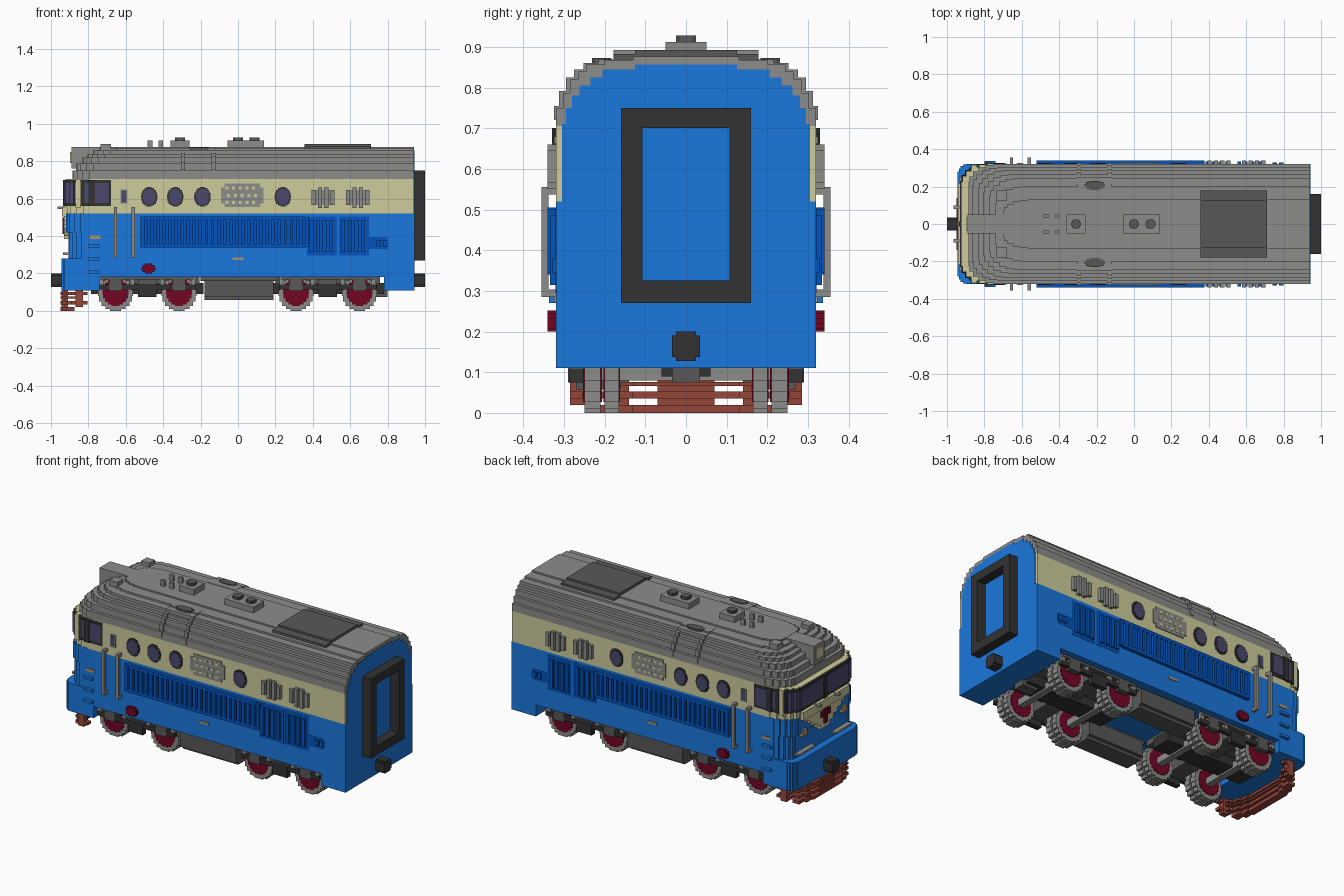
import bpy, bmesh, math
from mathutils import Vector

if "Cube" in bpy.data.objects:
    bpy.data.objects.remove(bpy.data.objects["Cube"], do_unlink=True)


def material(name, rgb):
    lin = [(c / 255 / 12.92 if c < 11 else ((c / 255 + 0.055) / 1.055) ** 2.4) for c in rgb]
    m = bpy.data.materials.new(name)
    m.use_nodes = True
    m.diffuse_color = (*lin, 1)
    m.node_tree.nodes["Principled BSDF"].inputs["Base Color"].default_value = (*lin, 1)
    return m


BLUE = material("body blue", (26, 119, 220))
NAVY = material("deep blue", (2, 84, 190))
CREAM = material("cream", (206, 204, 156))
GRAY = material("roof gray", (140, 140, 138))
DARK = material("dark gray", (88, 88, 88))
BLACK = material("charcoal", (50, 50, 50))
RED = material("dark red", (114, 6, 36))
RUST = material("rust red", (148, 70, 58))
GLASS = material("glass purple", (76, 72, 108))
TAN = material("brass tan", (170, 150, 110))


def finish(name, bm, mat):
    bmesh.ops.recalc_face_normals(bm, faces=bm.faces)
    me = bpy.data.meshes.new(name)
    bm.to_mesh(me)
    bm.free()
    me.materials.append(mat)
    ob = bpy.data.objects.new(name, me)
    bpy.context.collection.objects.link(ob)


def boxes(name, mat, items, both=False):
    """Boxes (x0, x1, y0, y1, z0, z1) in one mesh, optionally repeated on the other side."""
    bm = bmesh.new()
    if both:
        items = items + [(a, b, -d, -c, e, f) for a, b, c, d, e, f in items]
    for x0, x1, y0, y1, z0, z1 in items:
        r = bmesh.ops.create_cube(bm, size=1)
        for v in r["verts"]:
            v.co = Vector(((x0 + x1) / 2 + v.co.x * (x1 - x0),
                           (y0 + y1) / 2 + v.co.y * (y1 - y0),
                           (z0 + z1) / 2 + v.co.z * (z1 - z0)))
    finish(name, bm, mat)


def prism(name, mat, polys, axis):
    """Extrude each (outline, start, end) along the y or z axis."""
    bm = bmesh.new()
    for pts, a, b in polys:
        put = (lambda p, t: (p[0], t, p[1])) if axis == "y" else (lambda p, t: (p[0], p[1], t))
        lo = [bm.verts.new(put(p, a)) for p in pts]
        hi = [bm.verts.new(put(p, b)) for p in pts]
        bm.faces.new(lo)
        bm.faces.new(hi[::-1])
        for i in range(len(pts)):
            j = (i + 1) % len(pts)
            bm.faces.new((lo[i], hi[i], hi[j], lo[j]))
    finish(name, bm, mat)


def nose(front, half, cx, cy, back=0.94, n=6):
    """Plan outline with stepped rounded corners at the cab end."""
    arc = [(front + cx - cx * math.cos(i * math.pi / 2 / n),
            half - cy + cy * math.sin(i * math.pi / 2 / n)) for i in range(n + 1)]
    side = [arc[0]]
    for (x, y), (x2, y2) in zip(arc, arc[1:]):
        side += [(x, y2), (x2, y2)]
    side.append((back, half))
    return side + [(x, -y) for x, y in reversed(side)]


def disc(cx, cz, rx, rz, n=5):
    """Stepped ellipse outline."""
    step = math.pi / 2 / n
    quarter = [(rx, 0)]
    for i in range(n):
        z = rz * math.sin((i + 0.5) * step)
        quarter += [(rx * math.cos(i * step), z), (rx * math.cos((i + 1) * step), z)]
    half = quarter + [(-x, z) for x, z in reversed(quarter[:-1])]
    return [(cx + x, cz + z) for x, z in half + [(x, -z) for x, z in reversed(half[1:-1])]]


def sides(pts, y0, y1):
    return [(pts, y0, y1), (pts, -y1, -y0)]


# Body shell in horizontal bands
prism("lower_body", BLUE, [(nose(-0.945, 0.32, 0.06, 0.08, -0.74), 0.11, 0.181),
                           (nose(-0.945, 0.32, 0.06, 0.08), 0.18, 0.28),
                           (nose(-0.905, 0.32, 0.13, 0.10), 0.28, 0.42),
                           (nose(-0.92, 0.32, 0.15, 0.11), 0.42, 0.52)], "z")
boxes("rear_skirt", BLUE, [(0.78, 0.94, -0.32, 0.32, 0.11, 0.18)])
prism("cream_band", CREAM, [(nose(-0.922, 0.32, 0.19, 0.13), 0.52, 0.705)], "z")
roof = [(0.705, 0.75, 0.32, -0.885), (0.75, 0.787, 0.303, -0.865), (0.787, 0.82, 0.285, -0.835),
        (0.82, 0.84, 0.265, -0.805), (0.84, 0.857, 0.245, -0.775), (0.857, 0.868, 0.20, -0.74),
        (0.868, 0.877, 0.13, -0.70)]
prism("roof", GRAY, [(nose(f, w, 0.18, min(0.13, w * 0.6)), a, b) for a, b, w, f in roof], "z")
boxes("roof_front_housing", GRAY, [(-0.89, -0.68, -0.05, 0.05, 0.76, 0.876)])
boxes("roof_headlight", CREAM, [(-0.897, -0.889, -0.035, 0.035, 0.79, 0.85)])

# Rear wall, gangway frame and couplers
arch = [(0.32, 0.52), (0.305, 0.71), (0.295, 0.75), (0.28, 0.78), (0.262, 0.805), (0.235, 0.825),
        (0.205, 0.845), (0.125, 0.857)]
boxes("rear_wall", BLUE, [(0.93, 0.943, -w, w, low, z)
                          for (w, z), low in zip(arch, [0.11] + [z for w, z in arch])])
boxes("gangway_frame", BLACK, [(0.94, 1.0, 0.107, 0.16, 0.27, 0.75)], True)
boxes("gangway_rails", BLACK, [(0.94, 1.0, -0.107, 0.107, 0.27, 0.325), (0.94, 1.0, -0.107, 0.107, 0.70, 0.75)])
for tag, s in (("rear", 1), ("front", -1)):
    x0, x1 = sorted((0.94 * s, s))
    boxes(tag + "_coupler", BLACK, [(x0, x1, -0.035, 0.035, 0.138, 0.19), (x0, x1, -0.025, 0.025, 0.128, 0.2)])

# Cab windows: black frame, glass, posts and cream corner pillars
prism("cab_window_frame", BLACK, [(nose(-0.926, 0.323, 0.19, 0.13, -0.68), 0.56, 0.70)], "z")
prism("cab_glass", GLASS, [(nose(-0.929, 0.326, 0.19, 0.13, -0.692), 0.577, 0.685)], "z")
boxes("windshield_post", BLACK, [(-0.935, -0.91, -0.014, 0.014, 0.56, 0.70)])
boxes("cab_pillars", BLACK, [(-0.842, -0.82, 0.25, 0.322, 0.56, 0.70), (-0.80, -0.765, 0.29, 0.329, 0.56, 0.70),
                             (-0.882, -0.868, 0.20, 0.298, 0.56, 0.70)], True)
boxes("cab_corner_pillars", CREAM, [(-0.870, -0.842, 0.20, 0.316, 0.55, 0.705)], True)
boxes("wipers", GRAY, [(-0.965, -0.925, 0.08, 0.10, 0.545, 0.558)], True)

# Nose decoration
boxes("nose_belt", CREAM, [(-0.94, -0.90, -0.22, 0.22, 0.505, 0.555)])
boxes("nose_chevron", CREAM, [(-0.93, -0.90, -w, w, 0.483 - 0.025 * i, 0.508 - 0.025 * i)
                              for i, w in enumerate((0.19, 0.155, 0.12, 0.08, 0.045))])
boxes("nose_emblem", RED, [(-0.939, -0.92, -0.014, 0.014, 0.41, 0.50), (-0.939, -0.92, 0.02, 0.045, 0.455, 0.49),
                           (-0.939, -0.92, -0.045, -0.02, 0.455, 0.49)])
boxes("nose_lamps", TAN, [(-0.93, -0.89, 0.17, 0.21, 0.40, 0.44)], True)
boxes("front_rail", GRAY, [(-0.935, -0.90, 0.10, 0.25, 0.30, 0.312)], True)

# Side windows and grilles
ports = (-0.475, -0.335, -0.19, 0.24)
prism("porthole_rims", BLACK, [p for x in ports for p in sides(disc(x, 0.61, 0.044, 0.053), 0.31, 0.324)], "y")
prism("porthole_glass", GLASS, [p for x in ports for p in sides(disc(x, 0.61, 0.035, 0.044), 0.31, 0.327)], "y")
boxes("small_window_frame", GRAY, [(-0.628, -0.592, 0.31, 0.324, 0.573, 0.65)], True)
boxes("small_window_glass", GLASS, [(-0.622, -0.598, 0.31, 0.327, 0.58, 0.643)], True)
boxes("round_hole_grille", GRAY, [(-0.092, 0.137, 0.31, 0.325, 0.575, 0.66), (-0.073, 0.118, 0.31, 0.325, 0.555, 0.68)], True)
boxes("grille_holes", CREAM, [(x - 0.008, x + 0.008, 0.31, 0.327, z - 0.008, z + 0.008) for k, z in
      enumerate((0.58, 0.618, 0.656)) for x in [-0.06 + 0.036 * i + 0.01 * (k % 2) for i in range(5)]], True)
boxes("side_vents", GRAY, [(x + 0.034 * i, x + 0.034 * i + 0.022, 0.31, 0.34, z, 1.21 - z)
                           for x in (0.393, 0.578) for i, z in enumerate((0.565, 0.55, 0.55, 0.565))]
      + [(x, x + 0.124, 0.31, 0.322, 0.565, 0.645) for x in (0.393, 0.578)], True)

# Deep blue ventilation panels with slats between rails
boxes("long_panel", NAVY, [(-0.52, 0.36, 0.31, 0.322, 0.34, 0.505), (-0.52, 0.36, 0.31, 0.34, 0.34, 0.358),
                           (-0.52, 0.36, 0.31, 0.34, 0.487, 0.505)]
      + [(-0.52 + 0.0325 * i, -0.5 + 0.0325 * i, 0.31, 0.34, 0.345, 0.50) for i in range(28)], True)
boxes("rear_panels", NAVY, [(x, x + 0.16, 0.31, 0.3215, 0.295, 0.505) for x in (0.37, 0.54)]
      + [(0.70, 0.80, 0.31, 0.3215, 0.33, 0.395)]
      + [(x + 0.035 * i, x + 0.02 + 0.035 * i, 0.31, 0.335, 0.315, 0.485) for x in (0.383, 0.553) for i in range(4)]
      + [(x, x + 0.025, 0.31, 0.33, 0.345, 0.38) for x in (0.74, 0.775)], True)

# Handrails, steps and small side fittings
boxes("handrails", GRAY, [(x - 0.009, x + 0.009, 0.338, 0.355, 0.285, 0.555) for x in (-0.655, -0.56)]
      + [(x - 0.009, x + 0.009, 0.31, 0.34, z, z + 0.018) for x in (-0.655, -0.56) for z in (0.285, 0.537)], True)
boxes("cab_steps", BLUE, [(-0.80, -0.74, 0.31, 0.337, z, z + 0.015) for z in (0.20, 0.27, 0.34)], True)
boxes("cab_side_marks", TAN, [(-0.79, -0.735, 0.31, 0.324, 0.385, 0.402), (-0.03, 0.03, 0.31, 0.324, 0.272, 0.286)], True)
prism("side_caps", RED, sides(disc(-0.478, 0.226, 0.037, 0.027, 3), 0.31, 0.34), "y")

# Roof equipment
boxes("roof_hatch", DARK, [(0.355, 0.71, -0.125, 0.125, 0.87, 0.893), (0.355, 0.71, -0.178, 0.178, 0.85, 0.882)])
boxes("roof_boxes", GRAY, [(-0.055, 0.138, -0.05, 0.05, 0.87, 0.912), (-0.36, -0.26, -0.05, 0.05, 0.87, 0.912)])
prism("roof_caps", DARK, [(disc(x, 0, 0.026, 0.026, 3), 0.91, 0.928) for x in (0, 0.088, -0.31)], "z")
boxes("roof_horns", GRAY, [(x, x + 0.025, 0.035, 0.05, 0.87, 0.912) for x in (-0.483, -0.425)], True)
boxes("roof_antennas", GRAY, [(-0.735, -0.68, 0.125, 0.178, 0.845, 0.892)], True)
curve = [(0.15, 0.215, 0.869), (0.20, 0.252, 0.861), (0.24, 0.275, 0.845), (0.26, 0.295, 0.825),
         (0.28, 0.312, 0.792), (0.30, 0.325, 0.755)]
boxes("side_hatch_ribs", GRAY, [(x, x + 0.022, a, b, 0.72, z) for x in (-0.305, -0.142) for a, b, z in curve], True)
boxes("side_hatch_tops", GRAY, [(-0.285, -0.14, a, b, 0.80, z) for a, b, z in curve[:2]], True)
prism("hatch_vents", DARK, [(disc(-0.21, s * 0.207, 0.055, 0.025, 3), 0.85, 0.873) for s in (1, -1)], "z")

# Wheels and axles
wheels = (-0.655, -0.315, 0.31, 0.65)
rims = ((0.165, 0.20), (0.21, 0.25))
prism("wheel_rims", GRAY, [p for x in wheels for a, b in rims for p in sides(disc(x, 0.095, 0.093, 0.096, 5), a, b)], "y")
prism("wheel_centers", RED, [p for x in wheels for a, b in rims
                             for p in sides(disc(x, 0.1, 0.07, 0.074, 5), a - 0.003, b + 0.003)], "y")
boxes("axles", GRAY, [(x - 0.02, x + 0.02, -0.24, 0.24, 0.08, 0.12) for x in wheels])
boxes("axle_boxes", DARK, [(x - 0.035, x + 0.035, 0.25, 0.288, 0.105, 0.165) for x in wheels], True)

# Bogies
bogies = (-0.485, 0.48)
boxes("bogie_beams", BLACK, [(c - 0.26, c + 0.26, 0.262, 0.285, 0.115, 0.14) for c in bogies]
      + [(c - 0.05, c + 0.05, 0.255, 0.288, 0.075, 0.14) for c in bogies], True)
boxes("bogie_center_beams", BLACK, [(c - 0.30, c + 0.30, -0.06, 0.06, 0.09, 0.15) for c in bogies])
boxes("bogie_decks", DARK, [(c - 0.28, c + 0.28, -0.14, 0.14, 0.145, 0.182) for c in bogies]
      + [(c - 0.05, c + 0.05, -0.26, 0.26, 0.11, 0.182) for c in bogies])
boxes("bogie_springs", GRAY, [(c + d - 0.012, c + d + 0.012, 0.262, 0.282, 0.135, 0.182)
                              for c in bogies for d in (-0.08, 0.08, -0.245, 0.245)], True)
boxes("underframe_sills", DARK, [(c - 0.25, c + 0.25, 0.255, 0.285, 0.165, 0.183) for c in bogies], True)
boxes("center_drawbar", DARK, [(0.70, 0.80, -0.035, 0.035, 0.075, 0.13)])

# Fuel tanks between the bogies
boxes("fuel_tanks", DARK, [(-0.18, 0.19, 0.14, 0.29, 0.075, 0.165), (-0.18, 0.19, 0.16, 0.27, 0.058, 0.08),
                           (-0.20, 0.21, 0.15, 0.27, 0.16, 0.182)], True)

# Stepped track guard under the cab
guard = []
for z0, z1, reach in ((0.0, 0.02, 3), (0.035, 0.052, 5), (0.066, 0.076, 4), (0.085, 0.10, 5)):
    steps = [(-0.95, 0.0, 0.14), (-0.94, 0.13, 0.19), (-0.92, 0.18, 0.235), (-0.89, 0.225, 0.27), (-0.85, 0.255, 0.285)]
    guard += [(x, x + 0.045, a, b, z0, z1) for x, a, b in steps[:reach]]
guard += [(-0.945, -0.925, 0.0, 0.07, 0.0, 0.11), (-0.93, -0.91, 0.14, 0.17, 0.0, 0.11),
          (-0.87, -0.83, 0.25, 0.285, 0.02, 0.11)]
boxes("track_guard", RUST, guard, True)
